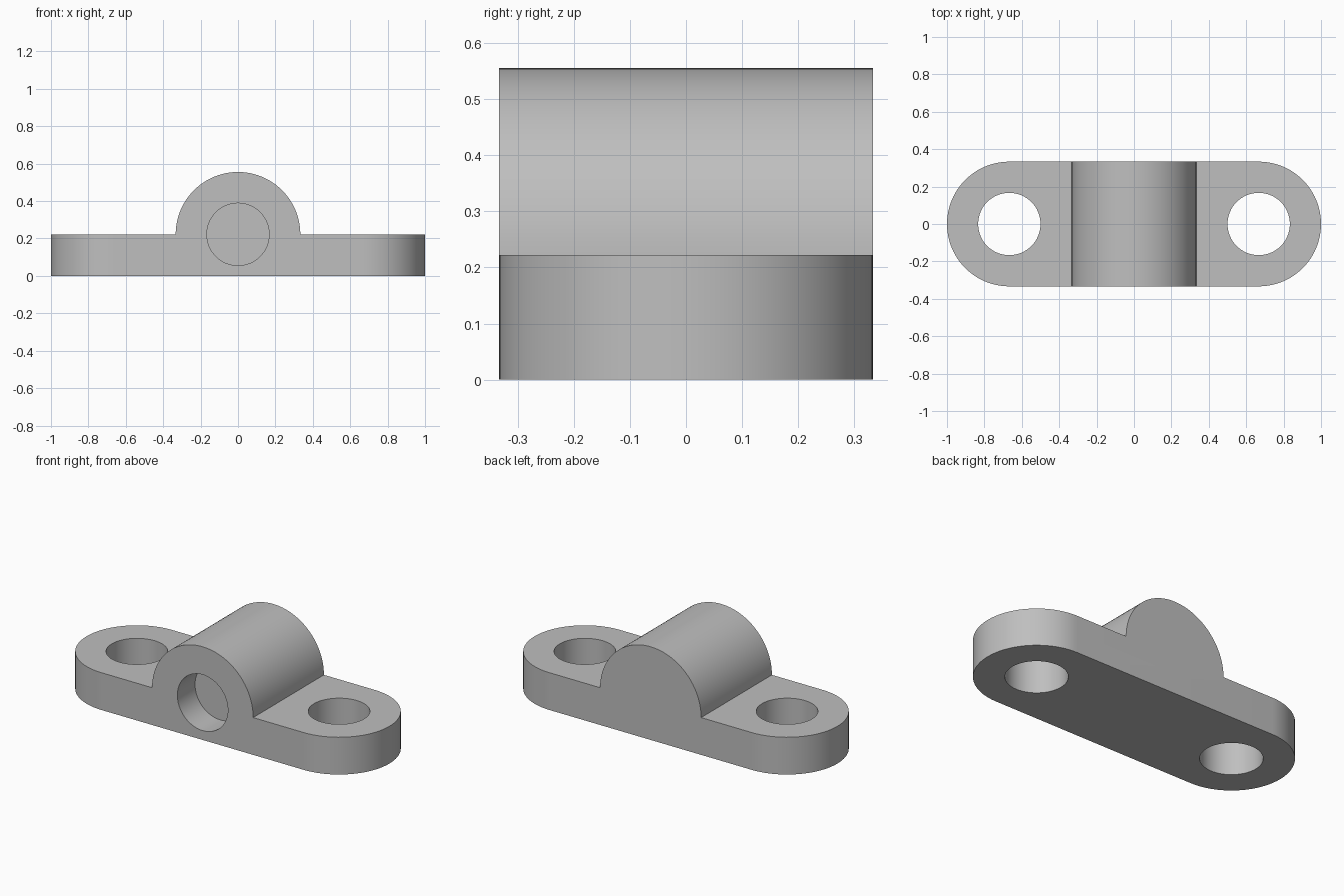
import bpy
import bmesh
from math import radians, sin, cos
from mathutils import Vector

cube = bpy.data.objects.get("Cube")
if cube:
    bpy.data.objects.remove(cube, do_unlink=True)

UNIT = 1 / 18            # the part is laid out on whole units
R = 6 * UNIT             # rounded end and hump radius
BORE = 3 * UNIT          # radius of all three holes
THICK = 4 * UNIT         # flange thickness
HOLE_X = 12 * UNIT       # bolt hole offset
BORE_DEPTH = 3 * UNIT

grey = bpy.data.materials.new("plain_grey")
grey.use_nodes = True
COLOUR = (0.52, 0.52, 0.52, 1)
grey.diffuse_color = COLOUR
grey.node_tree.nodes["Principled BSDF"].inputs["Base Color"].default_value = COLOUR


def arc(cx, cy, radius, start, end, steps=48):
    angles = [radians(start + (end - start) * i / steps) for i in range(steps + 1)]
    return [(cx + radius * cos(a), cy + radius * sin(a)) for a in angles]


def prism(name, outline, axis, low, high):
    """Extrude a closed outline along z (plan outline) or y (front outline)."""
    def place(u, v, d):
        return (u, v, d) if axis == "z" else (u, d, v)
    bm = bmesh.new()
    face = bm.faces.new([bm.verts.new(place(u, v, low)) for u, v in outline])
    moved = bmesh.ops.extrude_face_region(bm, geom=[face])["geom"]
    bmesh.ops.translate(bm, vec=Vector(place(0, 0, high - low)),
                        verts=[g for g in moved if isinstance(g, bmesh.types.BMVert)])
    bmesh.ops.recalc_face_normals(bm, faces=bm.faces)
    mesh = bpy.data.meshes.new(name)
    bm.to_mesh(mesh)
    bm.free()
    mesh.materials.append(grey)
    obj = bpy.data.objects.new(name, mesh)
    bpy.context.collection.objects.link(obj)
    return obj


def combine(target, cutter, operation):
    """Apply a boolean and discard the cutter."""
    cutter.hide_render = True
    mod = target.modifiers.new(operation, "BOOLEAN")
    mod.operation = operation
    mod.solver = "EXACT"
    mod.object = cutter
    bpy.ops.object.select_all(action="DESELECT")
    target.select_set(True)
    bpy.context.view_layer.objects.active = target
    bpy.ops.object.modifier_apply(modifier=mod.name)
    bpy.data.objects.remove(cutter, do_unlink=True)


# Front outline: flat flanges with a half-round hump
front = [(-1.2, 0), (1.2, 0), (1.2, THICK)] + arc(0, THICK, R, 0, 180) + [(-1.2, THICK)]
bracket = prism("bracket_body", front, "y", -2 * R, 2 * R)

# Plan outline: a slot with rounded ends trims the body
slot = arc(HOLE_X, 0, R, -90, 90) + arc(-HOLE_X, 0, R, 90, 270)
combine(bracket, prism("slot_trim", slot, "z", -1, 1), "INTERSECT")

# Bolt holes through both flanges
for side in (-1, 1):
    ring = arc(side * HOLE_X, 0, BORE, 0, 360, 64)[:-1]
    combine(bracket, prism("bolt_hole", ring, "z", -1, 1), "DIFFERENCE")

# Blind bore in the front face
ring = arc(0, THICK, BORE, 0, 360, 64)[:-1]
combine(bracket, prism("front_bore", ring, "y", -1, BORE_DEPTH - R), "DIFFERENCE")

bpy.ops.object.shade_smooth_by_angle(angle=radians(30))
